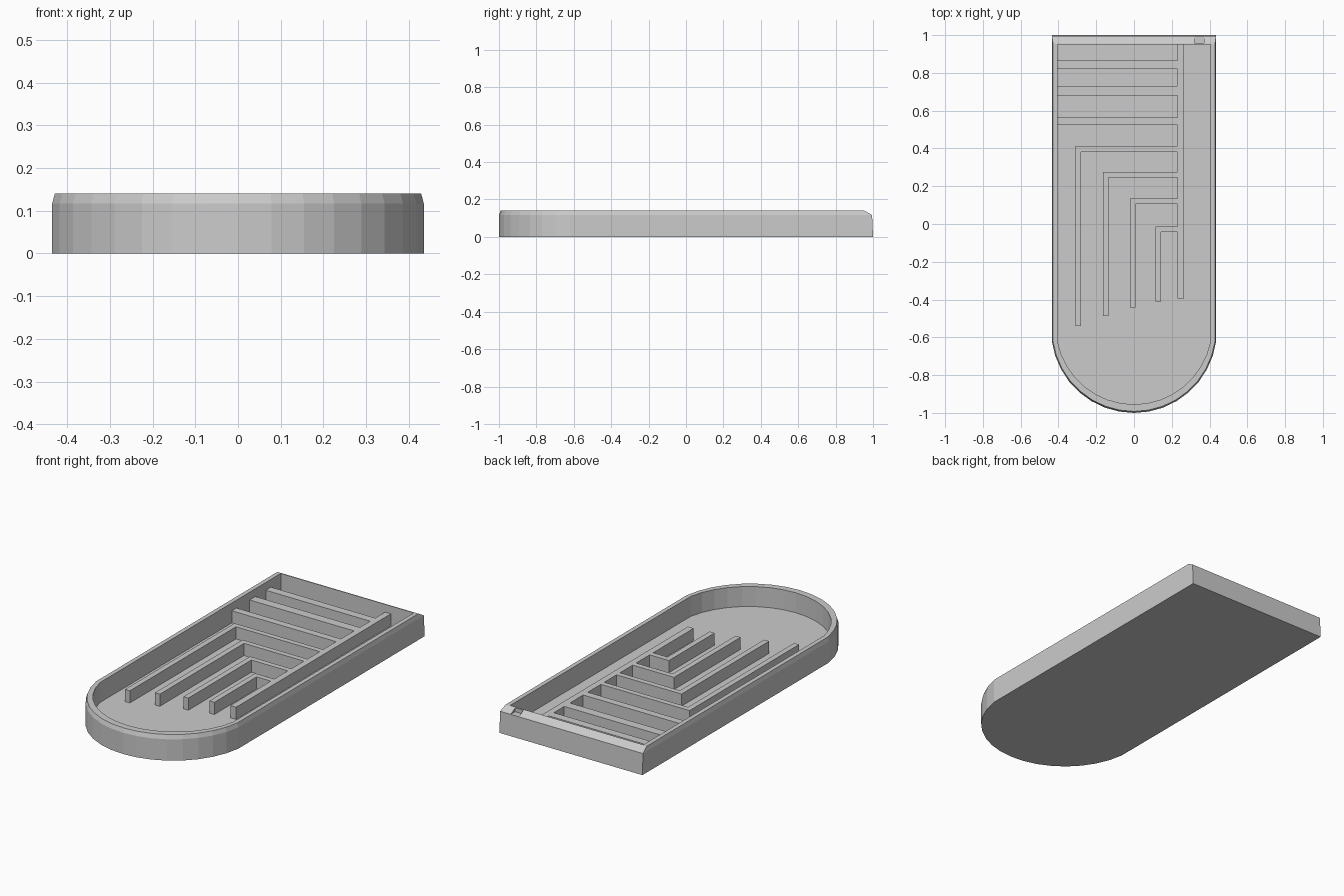
import bpy, bmesh, math

if "Cube" in bpy.data.objects:
    bpy.data.objects.remove(bpy.data.objects["Cube"])

FLOOR, RIB_TOP = 0.03, 0.097
SIDES = 16


def outline(half, back, shoulder, front):
    """Square back end, straight sides, round front end."""
    sag = shoulder - front
    r = (half ** 2 + sag ** 2) / (2 * sag)
    cy = front + r
    a = math.atan2(half, cy - shoulder)
    pts = [(half, back), (-half, back)]
    for i in range(SIDES + 1):
        t = -a + 2 * a * i / SIDES
        pts.append((r * math.sin(t), cy - r * math.cos(t)))
    return pts


def make_object(name, bm):
    bmesh.ops.recalc_face_normals(bm, faces=bm.faces)
    mesh = bpy.data.meshes.new(name)
    bm.to_mesh(mesh)
    bm.free()
    ob = bpy.data.objects.new(name, mesh)
    bpy.context.collection.objects.link(ob)
    return ob


def prism(name, pts, z0, z1):
    bm = bmesh.new()
    base = bm.faces.new([bm.verts.new((x, y, z0)) for x, y in pts])
    top = bmesh.ops.extrude_face_region(bm, geom=[base])["geom"]
    bmesh.ops.translate(bm, vec=(0, 0, z1 - z0),
                        verts=[v for v in top if isinstance(v, bmesh.types.BMVert)])
    return make_object(name, bm)


def box(name, x0, x1, y0, y1, z0, z1):
    return prism(name, [(x0, y0), (x1, y0), (x1, y1), (x0, y1)], z0, z1)


# Tray shell: stacked outlines from the underside, over the rim, to the floor
rings = [((0.435, 1.0, -0.62, -1.0), 0),
         ((0.435, 0.995, -0.62, -1.0), 0.117),
         ((0.429, 0.955, -0.62, -0.992), 0.14),
         ((0.405, 0.95, -0.62, -0.955), 0.14),
         ((0.405, 0.95, -0.62, -0.955), FLOOR)]
bm = bmesh.new()
loops = [[bm.verts.new((x, y, z)) for x, y in outline(*p)] for p, z in rings]
for a, b in zip(loops, loops[1:]):
    for i in range(len(a)):
        j = (i + 1) % len(a)
        bm.faces.new((a[i], a[j], b[j], b[i]))
bm.faces.new(loops[0])
bm.faces.new(loops[-1])
tray = make_object("tray", bm)

# Small notch in the sloping back rim
cutter = box("notch_cutter", 0.32, 0.37, 0.957, 1.05, 0.117, 0.2)
cutter.hide_render = True
mod = tray.modifiers.new("notch", 'BOOLEAN')
mod.operation = 'DIFFERENCE'
mod.object = cutter
bpy.context.view_layer.objects.active = tray
bpy.ops.object.modifier_apply(modifier=mod.name)
bpy.data.objects.remove(cutter)

# Long divider rib
Z0 = FLOOR - 0.005
box("long_rib", 0.23, 0.265, -0.395, 0.952, Z0, RIB_TOP)

# Straight cross ribs at the back
for i, (y0, y1) in enumerate([(0.82, 0.865), (0.68, 0.73), (0.525, 0.565)]):
    box(f"cross_rib_{i + 1}", -0.407, 0.232, y0, y1, Z0, RIB_TOP)

# Nested L-shaped ribs
W = 0.03
for i, (x, top, end) in enumerate([(-0.31, 0.412, -0.54), (-0.165, 0.275, -0.487),
                                   (-0.022, 0.135, -0.443), (0.113, -0.013, -0.41)]):
    prism(f"corner_rib_{i + 1}",
          [(x, end), (x + W, end), (x + W, top - W), (0.232, top - W),
           (0.232, top), (x, top)], Z0, RIB_TOP)
